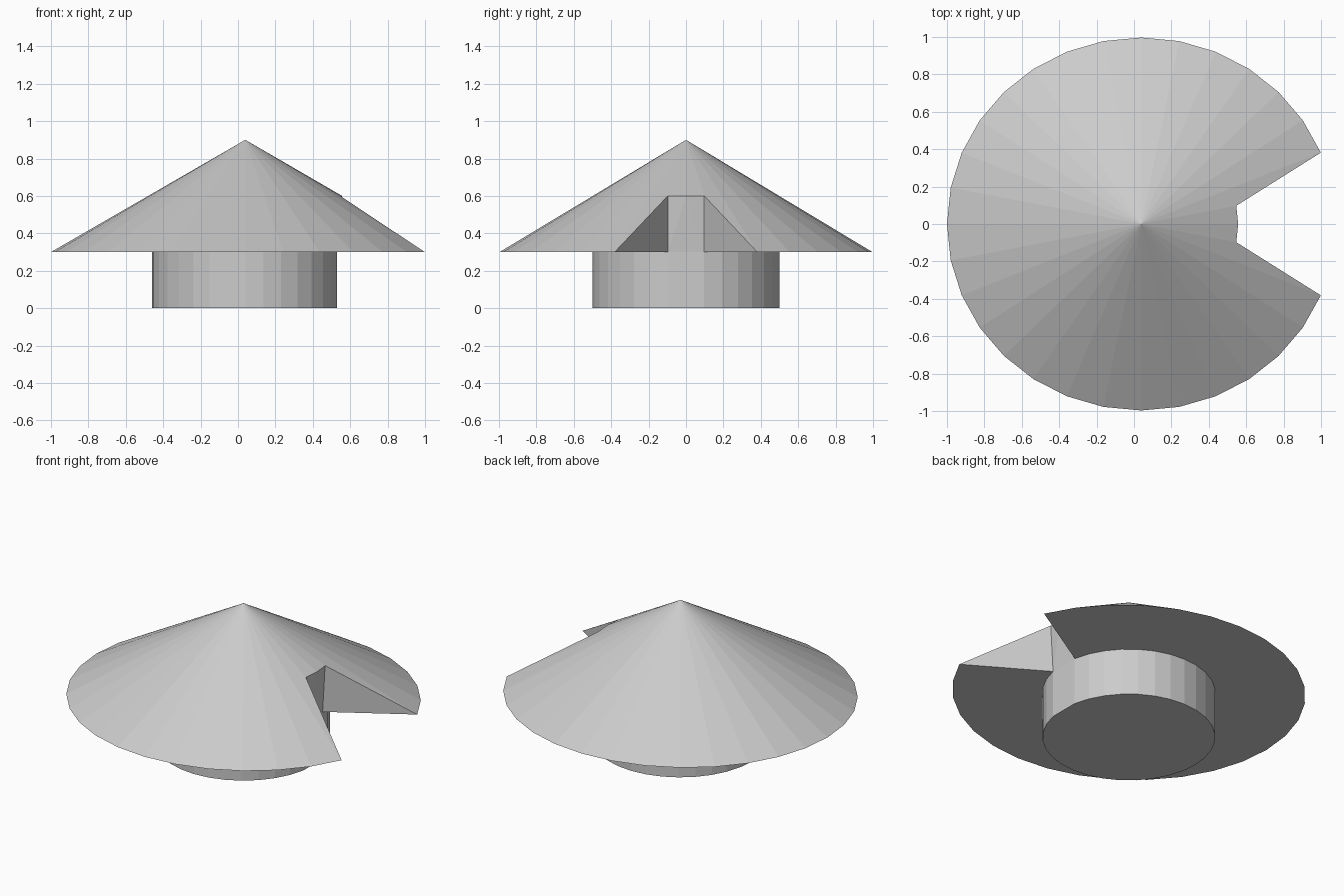
import bpy, bmesh
from math import sin, cos, pi

if "Cube" in bpy.data.objects:
    bpy.data.objects.remove(bpy.data.objects["Cube"])

CX, N = 0.039, 32


def ring(bm, idx, rx, ry, z):
    """Verts of an ellipse, keyed by step number."""
    return {i: bm.verts.new((CX + rx * cos(2 * pi * i / N), ry * sin(2 * pi * i / N), z)) for i in idx}


def finish(bm, name):
    bmesh.ops.recalc_face_normals(bm, faces=bm.faces[:])
    me = bpy.data.meshes.new(name)
    bm.to_mesh(me)
    bm.free()
    ob = bpy.data.objects.new(name, me)
    bpy.context.collection.objects.link(ob)
    return ob


# conical cap with a notch cut out on the +x side
bm = bmesh.new()
apex = bm.verts.new((CX, 0, 0.9))
rim = ring(bm, range(2, 31), 1.039, 0.997, 0.3)
mid = ring(bm, range(-2, 3), 0.518, 0.5, 0.6)
core = ring(bm, range(1, 32), 0.5, 0.5, 0.3)
for i in range(2, 30):
    face = [apex, rim[i], rim[i + 1]]
    if i == 2:
        face.insert(1, mid[2])
    if i == 29:
        face.append(mid[-2])
    bm.faces.new(face)
    bm.faces.new((rim[i], rim[i + 1], core[i + 1], core[i]))  # underside
for i in range(-2, 2):
    bm.faces.new((apex, mid[i], mid[i + 1]))
# notch side walls
for s, r, c in ((1, 2, 1), (-1, 30, 31)):
    bm.faces.new((rim[r], core[r], core[c]))
    bm.faces.new((rim[r], mid[2 * s], mid[s]))
    bm.faces.new((rim[r], mid[s], core[c]))
    bm.faces.new((mid[s], mid[0], core[c]))
# notch back wall
bm.faces.new((mid[0], core[1], core[31]))
finish(bm, "cap")

# round stem with one wide flat under the notch
bm = bmesh.new()
low = ring(bm, range(1, 32), 0.5, 0.5, 0)
high = ring(bm, range(1, 32), 0.5, 0.5, 0.3)
for i in range(1, 32):
    j = i % 31 + 1
    bm.faces.new((low[i], low[j], high[j], high[i]))
bm.faces.new(list(low.values()))
ob = finish(bm, "stem")
